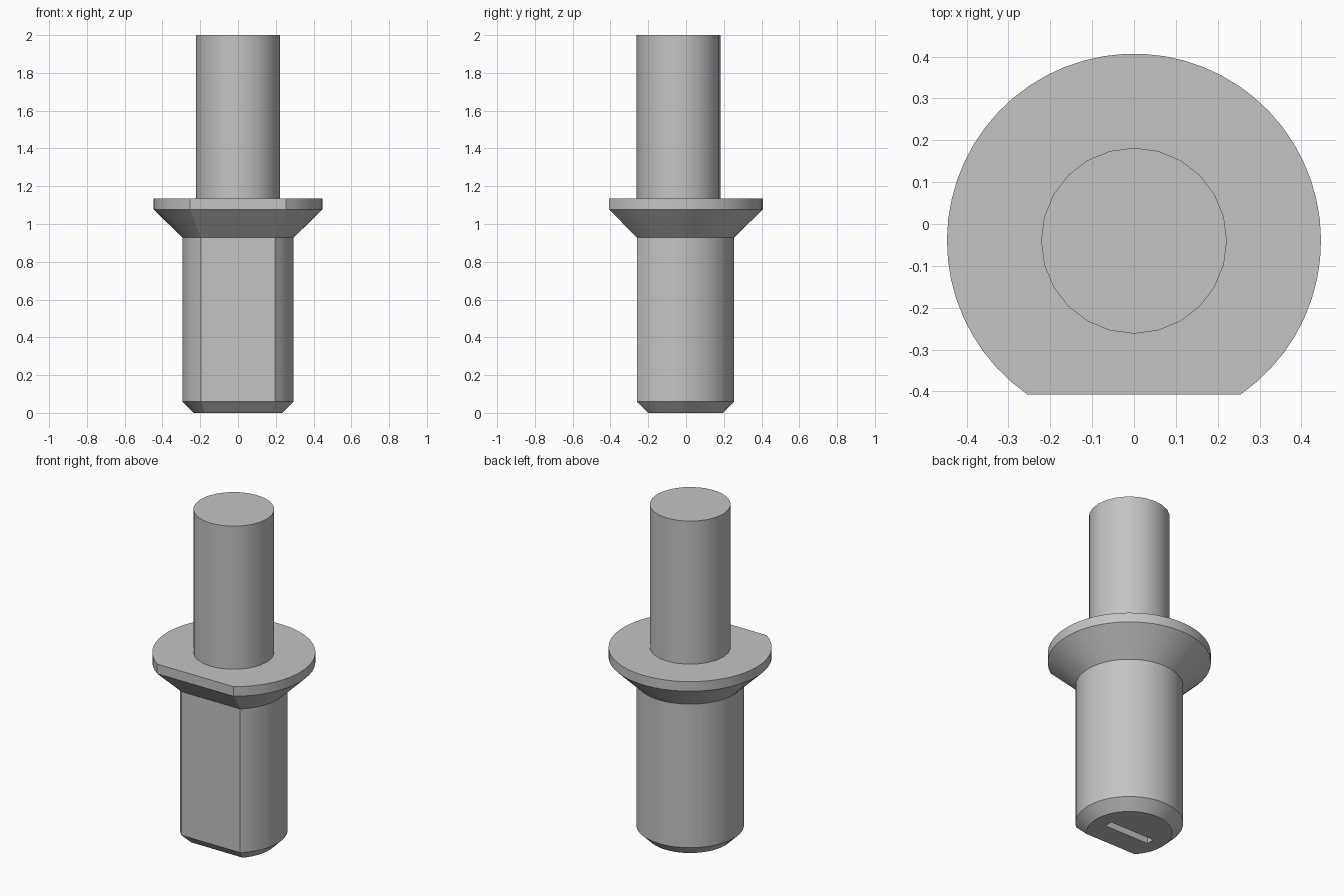
import bpy, bmesh, math

AXIS_Y = -0.04

default = bpy.data.objects.get("Cube")
if default:
    bpy.data.objects.remove(default, do_unlink=True)

# Single grey finish
grey = bpy.data.materials.new("plain grey")
grey.use_nodes = True
colour = (0.55, 0.55, 0.55, 1)
grey.diffuse_color = colour
grey.node_tree.nodes["Principled BSDF"].inputs["Base Color"].default_value = colour


def ring(r, flat, z, count):
    """Circle, or a D shape when a flat is cut on the front."""
    if flat is None:
        angles = [math.pi / 2 + math.tau * i / count for i in range(count)]
    else:
        sweep = math.pi - math.acos(flat / r)
        angles = [math.pi / 2 + sweep * (2 * i / (count - 1) - 1) for i in range(count)]
    return [(r * math.cos(a), AXIS_Y + r * math.sin(a), z) for a in angles]


def loft(name, sections, count):
    """Stack rings of (height, radius, flat distance) into a closed solid."""
    bm = bmesh.new()
    rings = [[bm.verts.new(p) for p in ring(r, flat, z, count)] for z, r, flat in sections]
    for low, high in zip(rings, rings[1:]):
        for i in range(count):
            j = (i + 1) % count
            bm.faces.new((low[i], low[j], high[j], high[i]))
    bm.faces.new(rings[0][::-1])
    bm.faces.new(rings[-1])
    bmesh.ops.recalc_face_normals(bm, faces=bm.faces)
    mesh = bpy.data.meshes.new(name)
    bm.to_mesh(mesh)
    bm.free()
    mesh.materials.append(grey)
    obj = bpy.data.objects.new(name, mesh)
    bpy.context.collection.objects.link(obj)
    return obj


def activate(obj):
    bpy.ops.object.select_all(action="DESELECT")
    obj.select_set(True)
    bpy.context.view_layer.objects.active = obj


# Chamfered plug flaring into a collar, with a flat along the front
plug = loft("plug_and_collar", [
    (0, 0.235, 0.16),
    (0.06, 0.295, 0.22),
    (0.928, 0.295, 0.22),
    (1.077, 0.447, 0.367),
    (1.135, 0.447, 0.367),
], 48)

# Round shaft above the collar
shaft = loft("shaft", [(1.135, 0.222, None), (2, 0.222, None)], 24)

# Narrow slot in the underside
bpy.ops.mesh.primitive_cube_add(size=1, location=(0, AXIS_Y, 0))
cutter = bpy.context.object
cutter.name = "slot_cutter"
cutter.scale = (0.3, 0.05, 0.3)
cutter.hide_render = True
cutter.data.materials.append(grey)
activate(plug)
cut = plug.modifiers.new("slot", "BOOLEAN")
cut.operation = "DIFFERENCE"
cut.solver = "EXACT"
cut.object = cutter
bpy.ops.object.modifier_apply(modifier=cut.name)
bpy.data.objects.remove(cutter, do_unlink=True)

for part in (plug, shaft):
    activate(part)
    bpy.ops.object.shade_smooth_by_angle(angle=math.radians(25))
